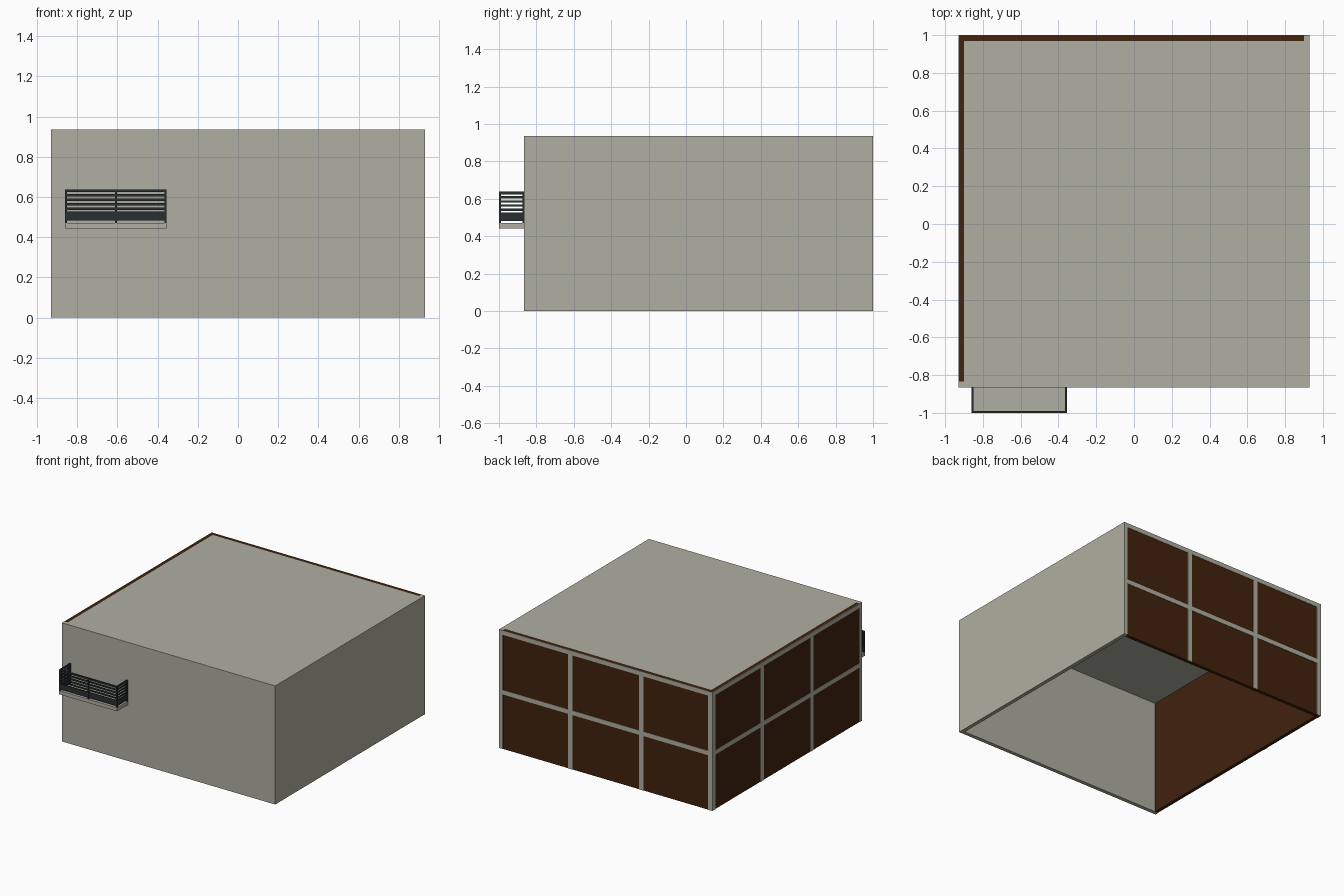
import bpy, bmesh

if "Cube" in bpy.data.objects:
    bpy.data.objects.remove(bpy.data.objects["Cube"])


def material(name, rgb):
    m = bpy.data.materials.new(name)
    m.diffuse_color = (*rgb, 1.0)
    m.use_nodes = True
    m.node_tree.nodes["Principled BSDF"].inputs["Base Color"].default_value = m.diffuse_color
    return m


PLASTER = material("warm grey plaster", (0.43, 0.43, 0.36))
BROWN = material("dark brown panel", (0.053, 0.016, 0.004))
METAL = material("charcoal metal", (0.022, 0.029, 0.031))


def boxes(name, mat, spans):
    """One object from boxes given as (x0, x1, y0, y1, z0, z1)."""
    bm = bmesh.new()
    for x0, x1, y0, y1, z0, z1 in spans:
        for v in bmesh.ops.create_cube(bm, size=1.0)["verts"]:
            v.co.x = x1 if v.co.x > 0 else x0
            v.co.y = y1 if v.co.y > 0 else y0
            v.co.z = z1 if v.co.z > 0 else z0
    me = bpy.data.meshes.new(name)
    bm.to_mesh(me)
    bm.free()
    me.materials.append(mat)
    ob = bpy.data.objects.new(name, me)
    bpy.context.collection.objects.link(ob)
    return ob


X, Y0, Y1, H = 0.93, -0.865, 1.0, 0.935
T = 0.03      # wall thickness
P = 0.003     # how far the frame strips stand proud of the brown walls
W = 0.038     # frame strip width

# Plain walls and roof, open at the bottom
boxes("front_wall", PLASTER, [(-X, X, Y0, Y0 + T, 0, H)])
boxes("right_wall", PLASTER, [(X - T, X, Y0 + T, Y1, 0, H)])
boxes("roof", PLASTER, [(-X + T, X - T, Y0 + T, Y1 - T, H - T, H)])

# Brown walls
boxes("left_brown_wall", BROWN, [(-X + P, -X + T, Y0 + T, Y1 - P, 0, H)])
boxes("back_brown_wall", BROWN, [(-X + T, X - T, Y1 - T, Y1 - P, 0, H)])

# Frame strips: corner post, two posts at the thirds, top and middle rails
rails = [(H - 0.035, H), (0.43, 0.465)]
back, left = [], []
for i in range(3):
    cx = -X + W / 2 if i == 0 else -X + 2 * X * i / 3
    cy = Y1 - W / 2 if i == 0 else Y1 - (Y1 - Y0) * i / 3
    back.append((cx - W / 2, cx + W / 2, Y1 - P, Y1, 0, H))
    left.append((-X, -X + P, cy - W / 2, cy + W / 2, 0, H))
for z0, z1 in rails:
    back.append((-X, X - T, Y1 - P, Y1 - 0.0002, z0, z1))
    left.append((-X + 0.0002, -X + P, Y0 + T, Y1 - P, z0, z1))
boxes("back_frame", PLASTER, back)
boxes("left_frame", PLASTER, left)

# Balcony slab
BX0, BX1, BY = -0.86, -0.355, -1.0
boxes("balcony_slab", PLASTER, [(BX0, BX1, BY, Y0, 0.442, 0.471)])

# Balcony railing: posts, top rail, slats and solid lower panel
R = 0.01
xm = (BX0 + BX1) / 2
posts = [(x, x + R, BY, BY + R, 0.471, 0.63) for x in (BX0, xm - R / 2, BX1 - R)]
posts += [(x, x + R, Y0 - R, Y0, 0.471, 0.63) for x in (BX0, BX1 - R)]
boxes("railing_posts", METAL, posts)


def rail_ring(z0, z1, inset):
    a, b = BX0 + inset, BX1 - inset
    t = R - 2 * inset
    return [(a, b, BY + inset, BY + inset + t, z0, z1),
            (a, a + t, BY + inset + t, Y0, z0, z1),
            (b - t, b, BY + inset + t, Y0, z0, z1)]


boxes("railing_top", METAL, rail_ring(0.624, 0.638, 0.0))
slats = []
for i in range(4):
    z = 0.536 + i * 0.022
    slats += rail_ring(z, z + 0.012, 0.002)
boxes("railing_slats", METAL, slats)
boxes("railing_panel", METAL, rail_ring(0.482, 0.527, 0.002))
